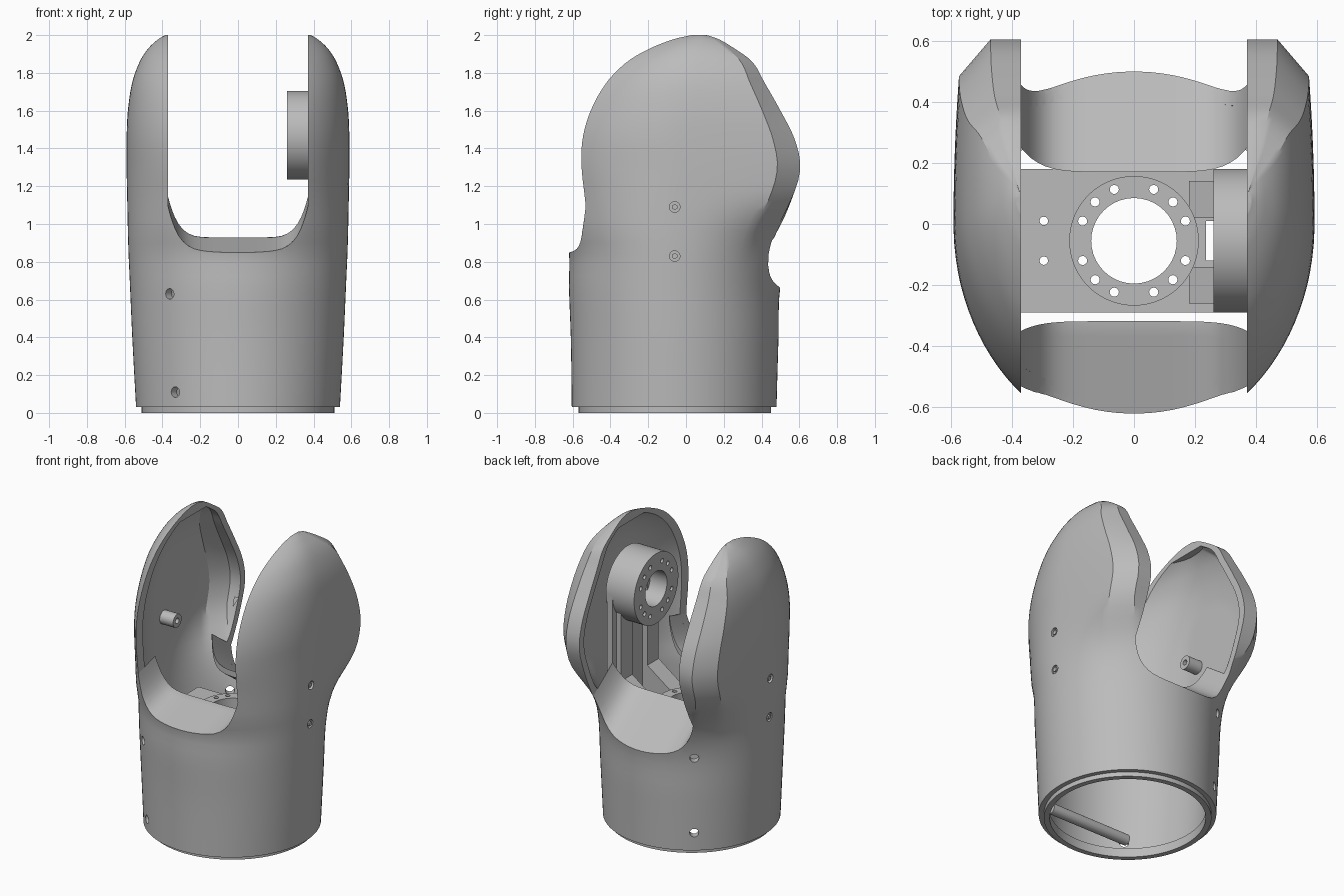
import bpy, bmesh, math
from mathutils import Vector, Matrix

cube = bpy.data.objects.get("Cube")
if cube:
    bpy.data.objects.remove(cube, do_unlink=True)

grey = bpy.data.materials.new("plain_grey")
grey.use_nodes = True
grey.diffuse_color = (0.5, 0.5, 0.5, 1)
grey.node_tree.nodes["Principled BSDF"].inputs["Base Color"].default_value = (0.5, 0.5, 0.5, 1)

CY = -0.06     # centre of the round base in y
HALF = 0.37    # half width of the slot between the two ears
parts = []


def finish(bm, name):
    bmesh.ops.recalc_face_normals(bm, faces=bm.faces[:])
    mesh = bpy.data.meshes.new(name)
    bm.to_mesh(mesh)
    bm.free()
    ob = bpy.data.objects.new(name, mesh)
    bpy.context.scene.collection.objects.link(ob)
    parts.append(ob)
    return ob


def loft(name, rings):
    """Skin equal rings and close both ends with strips of quads."""
    bm = bmesh.new()
    rows = [[bm.verts.new(p) for p in ring] for ring in rings]
    n = len(rows[0])
    for a, b in zip(rows, rows[1:]):
        for i in range(n):
            j = (i + 1) % n
            bm.faces.new((a[i], a[j], b[j], b[i]))
    for r in (rows[0], rows[-1]):
        for i in range(n // 2 - 1):
            bm.faces.new((r[i], r[i + 1], r[n - 2 - i], r[n - 1 - i]))
    return finish(bm, name)


def cyl(name, r, p0, p1, seg=40):
    p0, p1 = Vector(p0), Vector(p1)
    d = p1 - p0
    m = Matrix.Translation((p0 + p1) / 2) @ d.to_track_quat('Z', 'Y').to_matrix().to_4x4()
    bm = bmesh.new()
    bmesh.ops.create_cone(bm, cap_ends=True, segments=seg, radius1=r, radius2=r, depth=d.length, matrix=m)
    return finish(bm, name)


def box(name, lo, hi):
    lo, hi = Vector(lo), Vector(hi)
    bm = bmesh.new()
    bmesh.ops.create_cube(bm, size=1, matrix=Matrix.Translation((lo + hi) / 2) @ Matrix.Diagonal((*(hi - lo), 1)))
    return finish(bm, name)


def boolean(ob, *cutters, op='DIFFERENCE'):
    for c in cutters:
        m = ob.modifiers.new("cut", 'BOOLEAN')
        m.object, m.operation, m.solver = c, op, 'EXACT'
    dg = bpy.context.evaluated_depsgraph_get()
    mesh = bpy.data.meshes.new_from_object(ob.evaluated_get(dg))
    ob.modifiers.clear()
    ob.data = mesh
    for c in cutters:
        parts.remove(c)
        bpy.data.objects.remove(c, do_unlink=True)
    return ob


# Shell sections: height, half width, front and back edge at the slot, widest y
SECTIONS = [
    (0.03, 0.54, -0.457, 0.333, CY), (0.4, 0.56, -0.473, 0.353, CY),
    (0.67, 0.572, -0.487, 0.367, CY), (0.85, 0.58, -0.491, 0.415, CY),
    (0.95, 0.583, -0.515, 0.45, CY), (1.15, 0.587, -0.537, 0.565, -0.03),
    (1.3, 0.59, -0.553, 0.605, 0), (1.45, 0.59, -0.548, 0.575, 0),
    (1.6, 0.583, -0.505, 0.5, 0.02), (1.75, 0.56, -0.42, 0.415, 0.03),
    (1.86, 0.52, -0.31, 0.35, 0.05), (1.93, 0.475, -0.19, 0.255, 0.06),
    (1.98, 0.42, -0.06, 0.17, 0.07), (2.0, 0.385, 0.03, 0.11, 0.08)]


def section(z):
    """Smooth interpolation of the section table."""
    S = SECTIONS
    z = min(max(z, S[0][0]), S[-1][0])
    i = max(k for k in range(len(S) - 1) if S[k][0] <= z)
    h = S[i + 1][0] - S[i][0]
    t = (z - S[i][0]) / h

    def slope(k, c):
        a, b = S[max(k - 1, 0)], S[min(k + 1, len(S) - 1)]
        return (b[c] - a[c]) / (b[0] - a[0]) * h
    return [(2*t**3 - 3*t*t + 1) * S[i][c] + (t**3 - 2*t*t + t) * slope(i, c)
            + (3*t*t - 2*t**3) * S[i + 1][c] + (t**3 - t*t) * slope(i + 1, c) for c in range(1, 5)]


def outline(z, inset, limit=1.0):
    """Round at the base, turning to a chamfered back edge in the ears."""
    X, yf, yb, yc = section(z)
    k = math.sqrt(1 - (HALF / X) ** 2)
    Yf, Yb = (yc - yf) / k - inset, (yb - yc) / k - inset
    X, yb = X - inset, yb - inset
    w = min(max((z - 0.78) / 0.4, 0), 1)
    w = w * w * (3 - 2 * w)
    crease, corner = yc + 0.8 * (yb - yc), HALF + (X - HALF) * 0.45
    n, side = 25, []
    for i in range(n):
        t = math.pi / 2 * (1 - (i + 0.5) / n)
        side.append((X * math.cos(t), yc - Yf * math.sin(t)))
    for i in range(n):
        s = (i + 0.5) / n
        t = math.pi / 2 * s
        if s <= 0.421:
            f = s / 0.42
            px, py = X * (1 - 0.03 * f * f), yc + (crease - yc) * f
        elif s <= 0.621:
            f = (s - 0.42) / 0.2
            px, py = X * 0.97 * (1 - f) + corner * f, crease + (yb - crease) * f
        else:
            px, py = corner * (1 - s) / 0.38, yb
        side.append((px * w + X * math.cos(t) * (1 - w), py * w + (yc + Yb * math.sin(t)) * (1 - w)))
    side = [(min(x, limit), y, z) for x, y in side]
    return side + [(-x, y, z) for x, y, z in reversed(side)]


def body(name, z0, z1, inset, limit=1.0, rows=48):
    return loft(name, [outline(z0 + (z1 - z0) * math.sin(math.pi / 2 * i / rows), inset, limit)
                       for i in range(rows + 1)])


def shelf_z(x, y):
    z = 0.93 - max(-0.33 - y, 0) * 0.28 - max(y - 0.17, 0) * 0.72 - 0.03 * min(max((y + 0.33) / 0.5, 0), 1)
    return z + 0.22 * min(abs(x) / HALF, 1) ** 7


def slab(name, half, y0, y1, drop, top=None):
    """Saddle-shaped slab following the slot floor."""
    xs = [half * math.sin(math.pi / 2 * (i / 14 - 1)) for i in range(29)]
    rings = []
    for j in range(25):
        pts = [(x, y0(x) + (y1(x) - y0(x)) * j / 24) for x in xs]
        rings.append([(x, y, shelf_z(x, y) - drop) for x, y in pts]
                     + [(x, y, top or shelf_z(x, y)) for x, y in reversed(pts)])
    return loft(name, rings)


# Outer shell with hollow inside, slot and screw holes
shell = body("shell", 0.03, 2.0, 0)
cuts = [slab("slot", HALF, lambda x: -1.13, lambda x: 1.07, 0, 2.4),
        body("cavity", -0.1, 1.94, 0.05, 0.53)]
for x, z, back in ((-0.36, 0.63, -1), (-0.33, 0.11, -1), (-0.32, 0.66, 1), (-0.32, 0.15, 1)):
    d = Vector((x, back * 0.43, 0)).normalized()
    c = Vector((0, CY, z))
    cuts.append(cyl("hole", 0.028, c + d * 0.4, c + d * 0.8, 20))
for s in (-1, 1):
    for z in (0.83, 1.09):
        cuts.append(cyl("hole", 0.028, (s * 0.565, CY, z), (s * 0.7, CY, z), 20))
boolean(shell, *cuts)
for s in (-1, 1):
    for z in (0.83, 1.09):
        cyl("ear_screw", 0.016, (s * 0.55, CY, z), (s * 0.58, CY, z), 6)

# Sloping ledges at the front and back of the slot
bulge = lambda x: (abs(x) / HALF) ** 6
front = slab("front_ledge", 0.372, lambda x: -0.9, lambda x: -0.33 + 0.012 * (1 - bulge(x)) - 0.02 * bulge(x), 0.04)
back = slab("back_ledge", 0.372, lambda x: 0.17 + 0.08 * bulge(x), lambda x: 0.8, 0.04)
for ledge in (front, back):
    boolean(ledge, body("trim", 0.03, 2.0, 0.008), op='INTERSECT')

# Base ring and inner cross rod
boolean(cyl("base_ring", 0.51, (0, CY, 0), (0, CY, 0.06), 96),
        cyl("bore", 0.475, (0, CY, -0.1), (0, CY, 0.2), 96))
cyl("cross_rod", 0.035, (-0.3, -0.43, 0.12), (0.3, -0.43, 0.12), 20)

# Mounting plate and flange, drilled through
MY = -0.055
ANGLES = [math.radians(q * 90 + a) for q in range(4) for a in (21, 45, 69)]


def drill_plate(ob):
    holes = [cyl("bore", 0.14, (0, MY, 0.5), (0, MY, 1))]
    holes += [cyl("hole", 0.015, (0.18 * math.cos(a), MY + 0.18 * math.sin(a), 0.5),
                  (0.18 * math.cos(a), MY + 0.18 * math.sin(a), 1), 12) for a in ANGLES]
    holes += [cyl("hole", 0.014, (-0.295, y, 0.5), (-0.295, y, 1), 12) for y in (0.01, -0.12)]
    boolean(ob, *holes)


plate = box("mounting_plate", (-0.42, -0.29, 0.68), (0.44, 0.18, 0.72))
boolean(plate, box("notch", (0.235, -0.12, 0.5), (0.27, 0.01, 1)))
drill_plate(plate)
drill_plate(cyl("mounting_flange", 0.212, (0, MY, 0.7), (0, MY, 0.78), 64))

# Joint drum on an upright bracket inside the left ear
JZ = 1.47
drum = cyl("joint_drum", 0.235, (0.26, MY, JZ), (0.47, MY, JZ), 64)
boolean(drum, cyl("bore", 0.115, (0.2, MY, JZ), (0.44, MY, JZ)),
        *[cyl("hole", 0.015, (0.2, MY + 0.175 * math.cos(a), JZ + 0.175 * math.sin(a)),
              (0.3, MY + 0.175 * math.cos(a), JZ + 0.175 * math.sin(a)), 12) for a in ANGLES])
box("bracket_back", (0.42, -0.29, 0.7), (0.46, 0.18, JZ))
for y in (-0.26, 0.02):
    box("bracket_rib", (0.385, y, 0.7), (0.43, y + 0.12, JZ))
    foot = [(0.18, 0.7), (0.4, 0.7), (0.4, 0.9), (0.18, 0.74)]
    loft("bracket_foot", [[(x, v, z) for x, z in foot] for v in (y, y + 0.12)])

# Pivot pin inside the right ear
boolean(cyl("pivot_pin", 0.045, (-0.56, -0.03, 1.24), (-0.43, -0.03, 1.24), 24),
        cyl("bore", 0.018, (-0.46, -0.03, 1.24), (-0.4, -0.03, 1.24), 16))

# Shared colour and smooth shading with sharp edges kept
for ob in parts:
    ob.data.materials.clear()
    ob.data.materials.append(grey)
    for p in ob.data.polygons:
        p.material_index = 0
    ob.select_set(True)
bpy.context.view_layer.objects.active = shell
bpy.ops.object.shade_smooth_by_angle(angle=math.radians(28))
